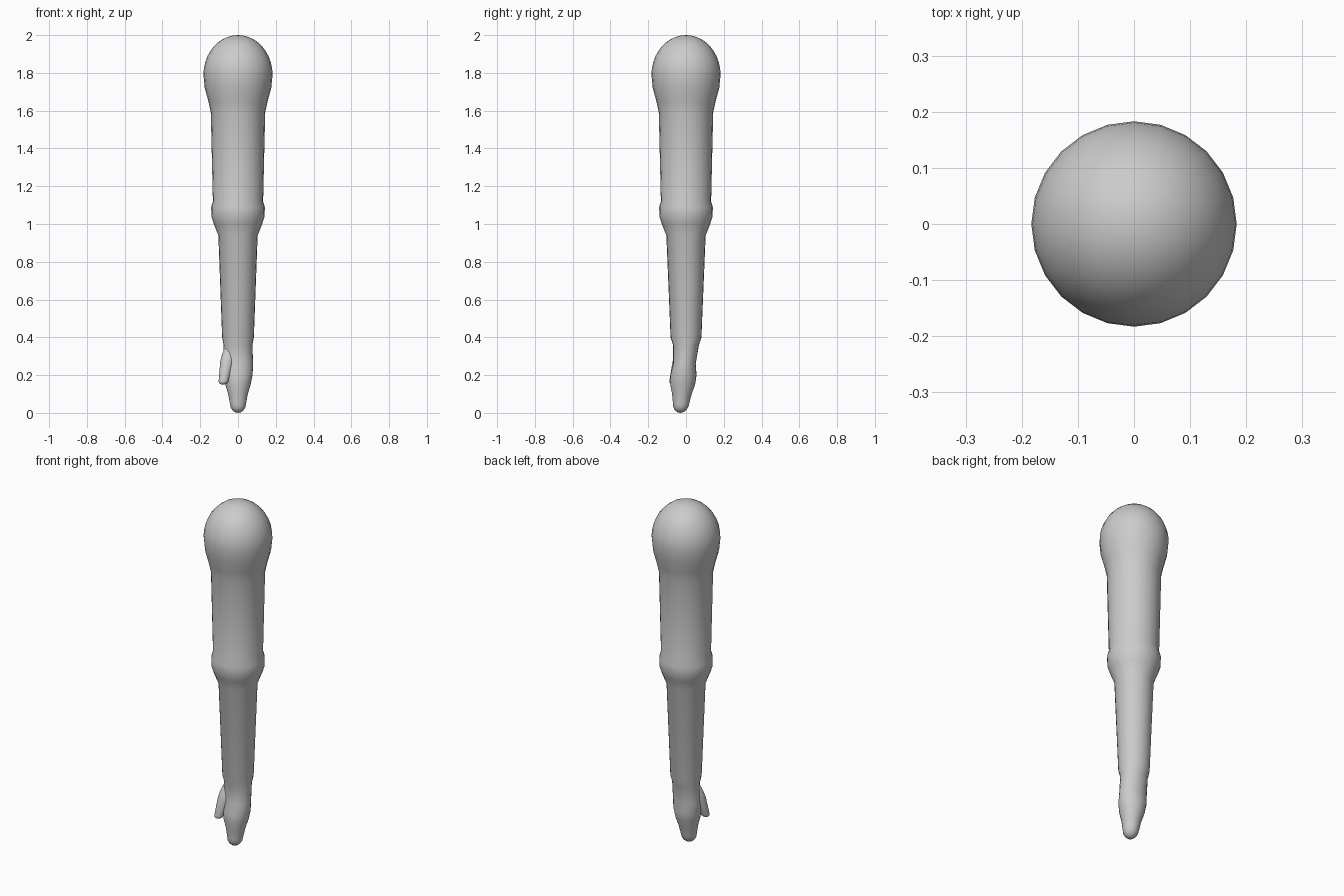
import bpy, bmesh
from math import sin, cos, pi, exp
from mathutils import Vector

cube = bpy.data.objects.get("Cube")
if cube:
    bpy.data.objects.remove(cube, do_unlink=True)

grey = bpy.data.materials.new("plain_grey")
grey.use_nodes = True
grey.diffuse_color = (0.6, 0.6, 0.6, 1)
grey.node_tree.nodes["Principled BSDF"].inputs["Base Color"].default_value = grey.diffuse_color


def dome(base, height, radius, steps):
    """Quarter-ellipse profile from its rim to its pole; a negative height points down."""
    angles = [pi / 2 * step / steps for step in range(steps)]
    return [(base + height * sin(angle), radius * cos(angle)) for angle in angles]


def loft(name, profile, pole_low, pole_high, centre, flatness, sides):
    """Skin elliptical rings along a profile of (height, radius), closed by a pole at each end."""
    bm = bmesh.new()
    rings = []
    for height, radius in profile:
        middle = centre(height)
        ring = []
        for side in range(sides):
            angle = 2 * pi * side / sides
            offset = Vector((cos(angle), sin(angle) * flatness(height), 0)) * radius
            ring.append(bm.verts.new(middle + offset))
        rings.append(ring)
    bottom = bm.verts.new(centre(pole_low))
    top = bm.verts.new(centre(pole_high))
    for side in range(sides):
        following = (side + 1) % sides
        for low, high in zip(rings, rings[1:]):
            bm.faces.new((low[side], low[following], high[following], high[side]))
        bm.faces.new((bottom, rings[0][following], rings[0][side]))
        bm.faces.new((top, rings[-1][side], rings[-1][following]))
    bmesh.ops.recalc_face_normals(bm, faces=bm.faces)
    mesh = bpy.data.meshes.new(name)
    bm.to_mesh(mesh)
    bm.free()
    mesh.materials.append(grey)
    mesh.shade_smooth()
    bpy.context.collection.objects.link(bpy.data.objects.new(name, mesh))


# The hand leans forward below the wrist and is pinched front to back
WRIST = 0.36


def arm_centre(height):
    lean = max(0, 1 - height / WRIST)
    return Vector((0, -0.03 * lean, height))


def arm_flatness(height):
    pinch = exp(-((height - 0.28) / 0.08) ** 2)
    return 1 - 0.27 * pinch


# Mitten hand, forearm, flared elbow, upper arm and round shoulder in one skin
fingertips = dome(0.05, -0.05, 0.043, steps=4)
palm = [(0.1, 0.052), (0.15, 0.067), (0.2, 0.077), (0.26, 0.08), (WRIST, 0.076)]
forearm = [(0.4, 0.084), (0.94, 0.104)]
elbow = [(1, 0.128), (1.04, 0.141), (1.09, 0.142), (1.12, 0.133)]
upper_arm = [(1.59, 0.144), (1.65, 0.157), (1.72, 0.176)]
shoulder = dome(1.79, 0.21, 0.183, steps=10)

loft(
    "arm",
    fingertips[::-1] + palm + forearm + elbow + upper_arm + shoulder,
    pole_low=0,
    pole_high=2,
    centre=arm_centre,
    flatness=arm_flatness,
    sides=24,
)

# Thumb, splayed to one side and forward, its root sunk into the palm
THUMB_TIP = Vector((-0.08, -0.07, 0.15))
THUMB_ROOT = Vector((-0.04, -0.015, 0.37))


def thumb_centre(height):
    along = (height - THUMB_TIP.z) / (THUMB_ROOT.z - THUMB_TIP.z)
    return THUMB_TIP.lerp(THUMB_ROOT, along)


thumb_end = dome(0.17, -0.02, 0.026, steps=4)
thumb_base = dome(0.27, 0.1, 0.036, steps=6)

loft(
    "thumb",
    thumb_end[::-1] + thumb_base,
    pole_low=THUMB_TIP.z,
    pole_high=THUMB_ROOT.z,
    centre=thumb_centre,
    flatness=lambda height: 0.9,
    sides=14,
)
